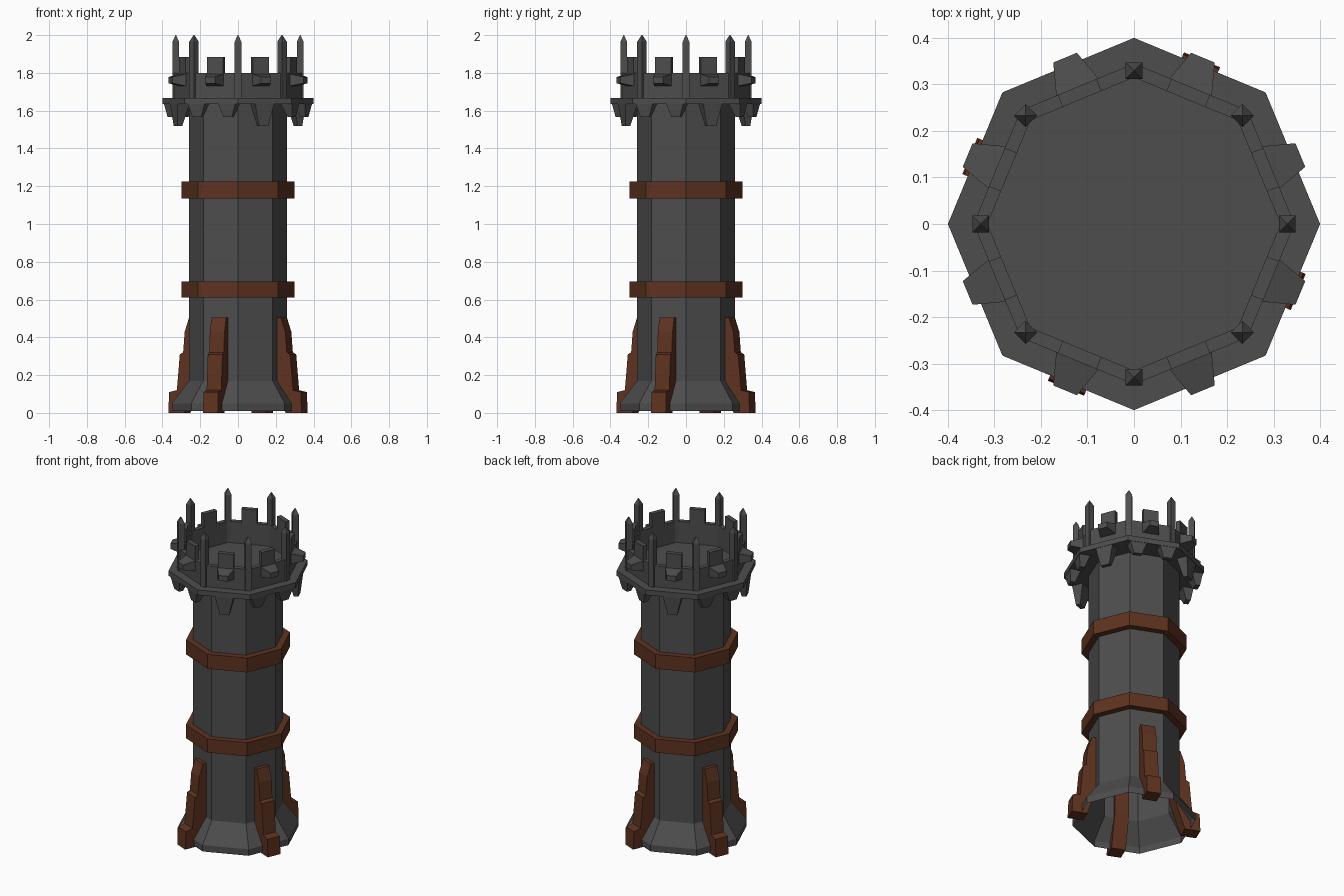
import bpy, bmesh
from math import cos, sin, pi, radians
from mathutils import Matrix, Vector

if "Cube" in bpy.data.objects:
    bpy.data.objects.remove(bpy.data.objects["Cube"])


def material(name, rgb):
    m = bpy.data.materials.new(name)
    m.diffuse_color = (*rgb, 1)
    m.use_nodes = True
    m.node_tree.nodes["Principled BSDF"].inputs["Base Color"].default_value = m.diffuse_color
    return m


STONE = material("dark_stone", (0.075, 0.075, 0.075))
WOOD = material("brown_wood", (0.11, 0.032, 0.014))


def finish(bm, name, mat):
    mesh = bpy.data.meshes.new(name)
    bm.to_mesh(mesh)
    bm.free()
    mesh.materials.append(mat)
    ob = bpy.data.objects.new(name, mesh)
    bpy.context.collection.objects.link(ob)
    return ob


def lathe(name, profile, mat, closed=False, caps=False):
    """Eight-sided turned part from (radius, z) points, corners on the axes."""
    bm = bmesh.new()
    rings = [[bm.verts.new((r * cos(k * pi / 4), r * sin(k * pi / 4), z))
              for k in range(8)] for r, z in profile]
    pairs = list(zip(rings, rings[1:]))
    if closed:
        pairs.append((rings[-1], rings[0]))
    for a, b in pairs:
        for k in range(8):
            n = (k + 1) % 8
            bm.faces.new((a[k], a[n], b[n], b[k]))
    if caps:
        bm.faces.new(rings[0][::-1])
        bm.faces.new(rings[-1])
    bmesh.ops.recalc_face_normals(bm, faces=bm.faces)
    return finish(bm, name, mat)


def loft(bm, angle, sections):
    """Skin sections of (radial, tangential, z) points, turned to an angle."""
    rot = Matrix.Rotation(radians(angle), 3, 'Z')
    rings = [[bm.verts.new(rot @ Vector(p)) for p in s] for s in sections]
    faces = [bm.faces.new(rings[0][::-1]), bm.faces.new(rings[-1])]
    n = len(rings[0])
    for a, b in zip(rings, rings[1:]):
        for i in range(n):
            j = (i + 1) % n
            faces.append(bm.faces.new((a[i], a[j], b[j], b[i])))
    bmesh.ops.recalc_face_normals(bm, faces=faces)


def rect(r0, r1, w, z, t=0):
    """Horizontal rectangle between two radii, offset sideways by t."""
    return [(r0, t - w / 2, z), (r1, t - w / 2, z), (r1, t + w / 2, z), (r0, t + w / 2, z)]


def upright(r, w, z0, z1):
    """Vertical rectangle facing outward at radius r."""
    return [(r, -w / 2, z0), (r, w / 2, z0), (r, w / 2, z1), (r, -w / 2, z1)]


FACES = [22.5 + 45 * k for k in range(8)]
EVEN, ODD = FACES[::2], FACES[1::2]     # 22.5, 112.5 ... and 67.5, 157.5 ...

# Tower shaft with flared foot, open underneath
lathe("tower_shaft", [(0.35, 0.01), (0.35, 0.05), (0.26, 0.17), (0.26, 1.64)], STONE)

# Platform and parapet wall
lathe("platform", [(0.40, 1.635), (0.40, 1.667)], STONE, caps=True)
lathe("parapet", [(0.345, 1.66), (0.345, 1.80), (0.315, 1.80), (0.315, 1.66)], STONE, closed=True)

# Wooden bands
for name, z0, z1 in (("lower_band", 0.61, 0.695), ("upper_band", 1.135, 1.225)):
    lathe(name, [(0.30, z0), (0.30, z1), (0.25, z1), (0.25, z0)], WOOD, closed=True)

# Merlons on the middle of each wall face
bm = bmesh.new()
for a in FACES:
    loft(bm, a, [rect(0.291, 0.319, 0.09, 1.79), rect(0.291, 0.319, 0.09, 1.885)])
finish(bm, "merlons", STONE)

# Tapered pegs sticking out under the merlons
bm = bmesh.new()
for a in FACES:
    loft(bm, a, [upright(0.315, 0.10, 1.73, 1.795), upright(0.387, 0.055, 1.745, 1.778)])
finish(bm, "wall_pegs", STONE)

# Pointed spikes at the corners
bm = bmesh.new()
for k in range(8):
    loft(bm, 45 * k, [rect(0.312, 0.347, 0.036, 1.66), rect(0.312, 0.347, 0.036, 1.965),
                      rect(0.328, 0.331, 0.003, 2.0)])
finish(bm, "corner_spikes", STONE)

# Hanging corbels: one long on even faces, two short on odd faces
bm = bmesh.new()
for a in EVEN:
    loft(bm, a, [rect(0.30, 0.368, 0.11, 1.64), rect(0.33, 0.357, 0.055, 1.52)])
finish(bm, "long_corbels", STONE)
bm = bmesh.new()
for a in ODD:
    for t in (-0.088, 0.088):
        loft(bm, a, [rect(0.30, 0.368, 0.10, 1.64, t), rect(0.33, 0.357, 0.05, 1.567, t)])
finish(bm, "short_corbels", STONE)

# Stepped wooden buttresses around the foot
profile = [(0.29, 0.0), (0.382, 0.0), (0.377, 0.11), (0.333, 0.12), (0.316, 0.31),
           (0.297, 0.32), (0.288, 0.43), (0.263, 0.505), (0.225, 0.505), (0.225, 0.20)]
bm = bmesh.new()
for a in ODD:
    loft(bm, a, [[(r, t, z) for r, z in profile] for t in (-0.042, 0.042)])
finish(bm, "buttresses", WOOD)
